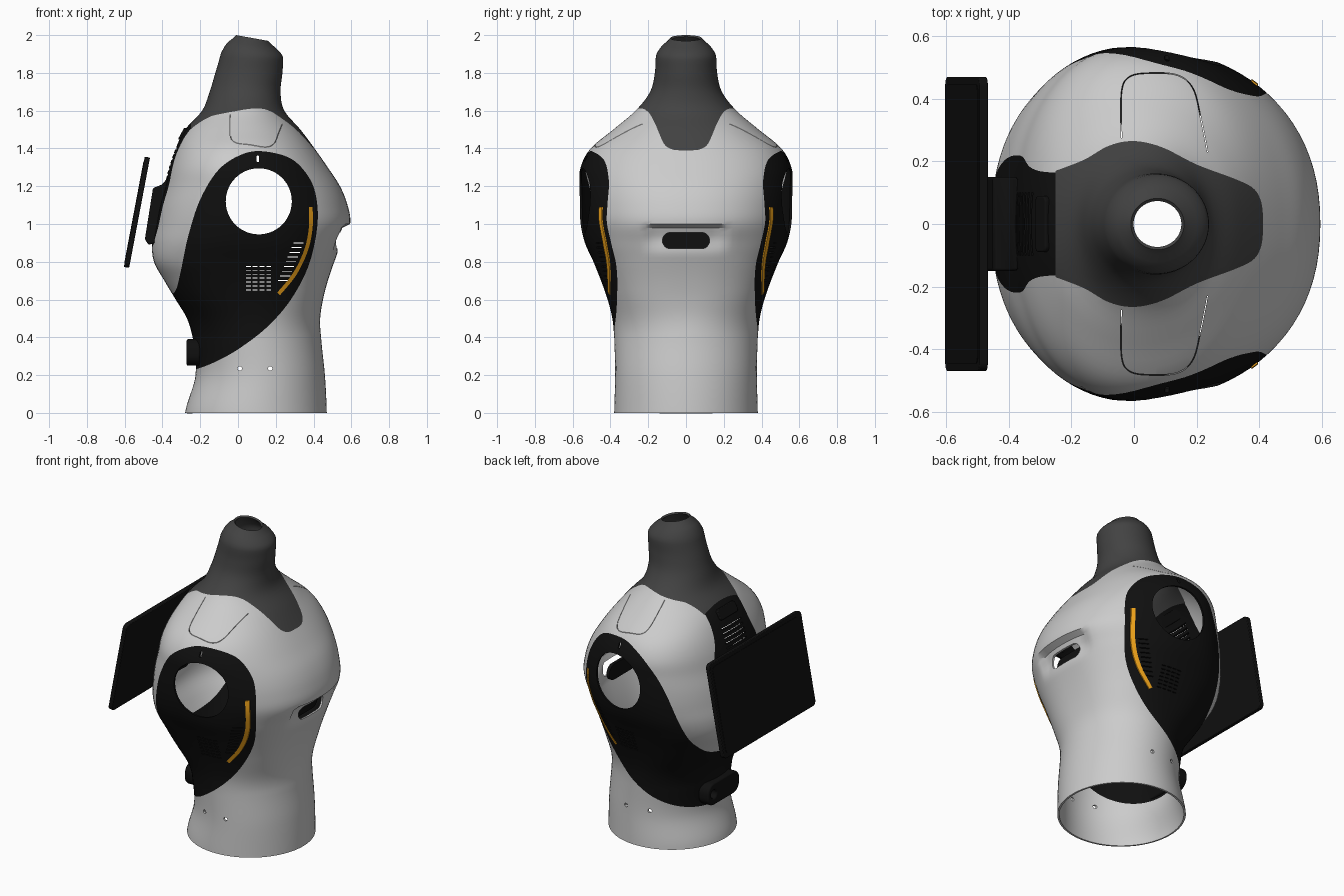
import bpy, bmesh, math
from mathutils import Vector

if "Cube" in bpy.data.objects:
    bpy.data.objects.remove(bpy.data.objects["Cube"])

# ---------- helpers ----------
def material(name, rgb):
    m = bpy.data.materials.new(name)
    m.diffuse_color = (*rgb, 1)
    m.use_nodes = True
    m.node_tree.nodes["Principled BSDF"].inputs["Base Color"].default_value = m.diffuse_color
    return m

BLACK = material("black_plastic", (0.005, 0.005, 0.005))
DARK = material("dark_rubber", (0.055, 0.055, 0.055))
ORANGE = material("orange_light", (0.85, 0.36, 0.01))

def new_object(name, bm):
    me = bpy.data.meshes.new(name)
    bm.to_mesh(me)
    bm.free()
    ob = bpy.data.objects.new(name, me)
    bpy.context.collection.objects.link(ob)
    return ob

def hermite(p0, p1, p2, p3, t):
    return 0.5 * (2 * p1 + (p2 - p0) * t + (2 * p0 - 5 * p1 + 4 * p2 - p3) * t * t
                  + (3 * p1 - p0 - 3 * p2 + p3) * t ** 3)

def smooth(pts, steps=6):
    p = [Vector(q) for q in pts]
    p = [p[0]] + p + [p[-1]]
    return [hermite(*p[i:i + 4], k / steps) for i in range(len(p) - 3) for k in range(steps)] + [p[-1]]

def ribbon(pts, w):
    left, right = [], []
    for i, p in enumerate(pts):
        d = (pts[min(i + 1, len(pts) - 1)] - pts[max(i - 1, 0)]).normalized()
        n = Vector((-d.y, d.x)) * w / 2
        left.append(p + n)
        right.append(p - n)
    return left + right[::-1]

def rounded(cx, cy, hw, hh, r, seg=8):
    out = []
    for q, (sx, sy) in enumerate(((1, 1), (-1, 1), (-1, -1), (1, -1))):
        for k in range(seg + 1):
            a = math.pi / 2 * (q + k / seg)
            p = Vector((cx + sx * (hw - r) + r * math.cos(a), cy + sy * (hh - r) + r * math.sin(a)))
            if not out or (p - out[-1]).length > 1e-5:
                out.append(p)
    if (out[0] - out[-1]).length < 1e-5:
        out.pop()
    return out

def box(cx, cy, hw, hh):
    return [(cx - hw, cy - hh), (cx + hw, cy - hh), (cx + hw, cy + hh), (cx - hw, cy + hh)]

def prism(name, polys, axis, a, b):
    place = {'x': lambda u, v, w: (w, u, v), 'y': lambda u, v, w: (u, w, v),
             'z': lambda u, v, w: (u, v, w)}[axis]
    bm = bmesh.new()
    for poly in polys:
        lo = [bm.verts.new(place(p[0], p[1], a)) for p in poly]
        hi = [bm.verts.new(place(p[0], p[1], b)) for p in poly]
        bm.faces.new(lo)
        bm.faces.new(hi)
        for i in range(len(poly)):
            j = (i + 1) % len(poly)
            bm.faces.new((lo[i], lo[j], hi[j], hi[i]))
    bmesh.ops.recalc_face_normals(bm, faces=bm.faces)
    return new_object(name, bm)

def bake(ob):
    dg = bpy.context.evaluated_depsgraph_get()
    me = bpy.data.meshes.new_from_object(ob.evaluated_get(dg))
    ob.modifiers.clear()
    ob.data = me
    return ob

def boolean(src, cutter, op, name):
    ob = bpy.data.objects.new(name, src.data.copy())
    bpy.context.collection.objects.link(ob)
    m = ob.modifiers.new("cut", 'BOOLEAN')
    m.operation, m.solver, m.object = op, 'EXACT', cutter
    return bake(ob)

def finish(ob, mat=None, bevel=0):
    ob.data.materials.clear()
    if mat:
        ob.data.materials.append(mat)
    if bevel:
        m = ob.modifiers.new("bevel", 'BEVEL')
        m.width, m.segments, m.limit_method = bevel, 2, 'ANGLE'
    bpy.ops.object.select_all(action='DESELECT')
    ob.select_set(True)
    bpy.context.view_layer.objects.active = ob
    bpy.ops.object.shade_smooth_by_angle(angle=math.radians(35))

def step(a, b, x):
    t = max(0, min(1, (x - a) / (b - a)))
    return t * t * (3 - 2 * t)

# ---------- torso surface: z, back x, chest x, half width ----------
ROWS = [(0, -.28, .47, .38), (.2, -.225, .46, .375), (.4, -.24, .44, .38), (.5, -.27, .435, .39),
        (.6, -.33, .45, .415), (.7, -.39, .476, .45), (.8, -.445, .51, .49), (.9, -.455, .55, .535),
        (1.0, -.44, .594, .558), (1.1, -.42, .58, .566), (1.2, -.39, .54, .566), (1.3, -.365, .475, .558),
        (1.4, -.33, .405, .505), (1.5, -.28, .33, .385), (1.6, -.19, .245, .267), (1.7, -.15, .225, .19),
        (1.8, -.12, .235, .165), (1.9, -.09, .238, .158), (1.95, -.06, .21, .13), (2.0, -.01, .16, .082)]

def torso(name, thickness, offset, around=88, levels=100):
    bm = bmesh.new()
    rings = []
    for i in range(levels + 1):
        z = 2 * i / levels
        k = max(j for j in range(len(ROWS) - 1) if ROWS[j][0] <= z + 1e-9)
        rows = [Vector(ROWS[max(0, min(len(ROWS) - 1, k + d))][1:]) for d in (-1, 0, 1, 2)]
        t = (z - ROWS[k][0]) / (ROWS[k + 1][0] - ROWS[k][0])
        back, chest, hy = hermite(*rows, t)
        top = 1 - step(1.3, 1.6, z)
        e = 2 / (2 + (.4 * step(.4, .65, z) - .2 * step(.75, 1, z)) * top)
        mid = (back + chest) / 2
        mid -= mid * step(.7, 1.0, z) * top      # widest point sits further back at the shoulders
        ring = []
        for j in range(around):
            a = 2 * math.pi * j / around
            c, s = math.cos(a), math.sin(a)
            x = mid + (chest - mid if c > 0 else mid - back) * math.copysign(abs(c) ** e, c)
            y = hy * math.copysign(abs(s) ** e, s)
            if x > .35 and z < .99:              # grip recess in the chest
                x -= .036 * (1 - step(.17, .23, abs(y))) * step(.83, .95, z)
            tilt = max(0, (z - 1.85) / .15) * .18 * (x + .01)
            ring.append(bm.verts.new((x, y, z - tilt)))
        rings.append(ring)
    for lo, hi in zip(rings, rings[1:]):
        for j in range(around):
            n = (j + 1) % around
            bm.faces.new((lo[j], lo[n], hi[n], hi[j]))
    ob = new_object(name, bm)
    m = ob.modifiers.new("wall", 'SOLIDIFY')
    m.thickness, m.offset = thickness, offset
    return bake(ob)

hull = torso("hull", .012, -1)
skin = torso("skin", .005, 1)

# ---------- openings ----------
side_holes = [rounded(.11, 1.12, .175, .175, .175, 14), rounded(.105, 1.345, .007, .018, .007, 3)]
side_holes += [rounded(x, .235, .012, .012, .012, 3) for x in (.01, .17)]
side_holes += [box(.055 + .036 * c, .65 + .021 * r, .013, .0025) for c in range(4) for r in range(7)]
side_holes += [box(.24 + .4 * (z - .7), z, .027, .0025) for z in (.7 + .025 * i for i in range(9))]
cut_side = prism("cut_side", side_holes, 'y', -1, 1)
cut_grip = prism("cut_grip", [rounded(0, .912, .125, .043, .043)], 'x', .3, .9)
cut_back = prism("cut_back", [box(0, 1.26 + .028 * i, .1, .005) for i in range(6)]
                 + [rounded(.1, .32, .028, .028, .028, 4)], 'x', -.9, -.12)
for i, c in enumerate((cut_side, cut_grip, cut_back)):
    hull = boolean(hull, c, 'DIFFERENCE', "hull_cut%d" % i)

# ---------- panel outlines ----------
drop = smooth([(-.33, .215), (-.22, .232), (-.1, .28), (.02, .35), (.16, .46), (.28, .6), (.37, .77),
               (.415, .95), (.42, 1.1), (.385, 1.23), (.29, 1.34), (.15, 1.383), (.03, 1.372),
               (-.1, 1.29), (-.2, 1.13), (-.265, .93), (-.305, .74), (-.335, .64), (-.4, .6)])
drop += [Vector((-1, .6)), Vector((-1, .21))]
cut_drop = prism("cut_drop", [drop], 'y', -1, 1)
half = smooth([(-.25, .17), (-.16, .205), (-.08, .25), (0, .265), (.09, .245), (.2, .19),
               (.32, .145), (.38, .115), (.405, .075), (.412, .03)])
cut_collar = prism("cut_collar", [half + [Vector((p.x, -p.y)) for p in half[::-1]]], 'z', 1.3, 2.3)
half = smooth([(.165, 1.7), (.165, 1.48), (.18, 1.36), (.215, 1.25), (.215, 1.1), (.18, .95), (.1, .88)])
cut_spine = prism("cut_spine", [half + [Vector((-p.x, p.y)) for p in half[::-1]]], 'x', -1, -.1)
hatch = smooth([(-.04, .275), (-.04, .42), (-.015, .47), (.05, .482), (.14, .475), (.19, .43), (.215, .33), (.235, .23)])
seams = [ribbon([Vector((p.x, s * p.y)) for p in hatch], .0025) for s in (1, -1)]
cut_seam = prism("cut_seam", seams, 'z', 1.395, 1.8)

# ---------- split hull into parts ----------
side_panel = boolean(hull, cut_drop, 'INTERSECT', "side_panels")
rest = boolean(hull, cut_drop, 'DIFFERENCE', "rest")
collar = boolean(rest, cut_collar, 'INTERSECT', "neck_collar")
rest2 = boolean(rest, cut_collar, 'DIFFERENCE', "rest2")
spine = boolean(rest2, cut_spine, 'INTERSECT', "back_panel")
rest3 = boolean(rest2, cut_spine, 'DIFFERENCE', "rest3")
shell = boolean(rest3, cut_seam, 'DIFFERENCE', "torso_shell")
finish(side_panel, BLACK)
finish(collar, DARK)
finish(spine, BLACK)
finish(shell)

# ---------- orange light strips ----------
arc = smooth([(.385, 1.09), (.385, .98), (.36, .86), (.3, .735), (.215, .63)])
cut_strip = prism("cut_strip", [ribbon(arc, .02)], 'y', -1, 1)
finish(boolean(skin, cut_strip, 'INTERSECT', "light_strips"), ORANGE)

# ---------- dark backing behind the chest grip ----------
finish(prism("grip_backing", [rounded(0, .912, .135, .05, .05)], 'x', .455, .475), BLACK)

# ---------- rear sensor bar ----------
bar = prism("bar_blank", [rounded(0, .32, .16, .07, .06)], 'x', -.272, -.2)
finish(boolean(bar, cut_back, 'DIFFERENCE', "sensor_bar"), BLACK, .012)

# ---------- tablet and its mount ----------
mount = prism("tablet_mount", [[(-.37, 1.25), (-.4, 1.21), (-.45, 1.19), (-.493, .92), (-.475, .89), (-.43, .9)]],
              'y', -.15, .15)
finish(mount, BLACK, .008)
frame = prism("vent_frame", [rounded(0, 0, .09, .035, .02)], 'x', -.012, .012)
frame.location, frame.rotation_euler = (-.29, 0, 1.475), (0, .5, 0)
finish(frame, BLACK, .005)
for name, hw, hh, a, b in (("tablet_case", .47, .297, -.014, .014), ("tablet_screen", .445, .272, -.016, -.01)):
    t = prism(name, [rounded(0, 0, hw, hh, .03)], 'x', a, b)
    t.location, t.rotation_euler = (-.535, 0, 1.062), (0, .187, 0)
    finish(t, BLACK, .004 if hh > .28 else 0)

# ---------- remove helpers ----------
for ob in list(bpy.data.objects):
    if ob.name.startswith(("cut_", "hull", "skin", "rest", "bar_blank")):
        bpy.data.objects.remove(ob)
